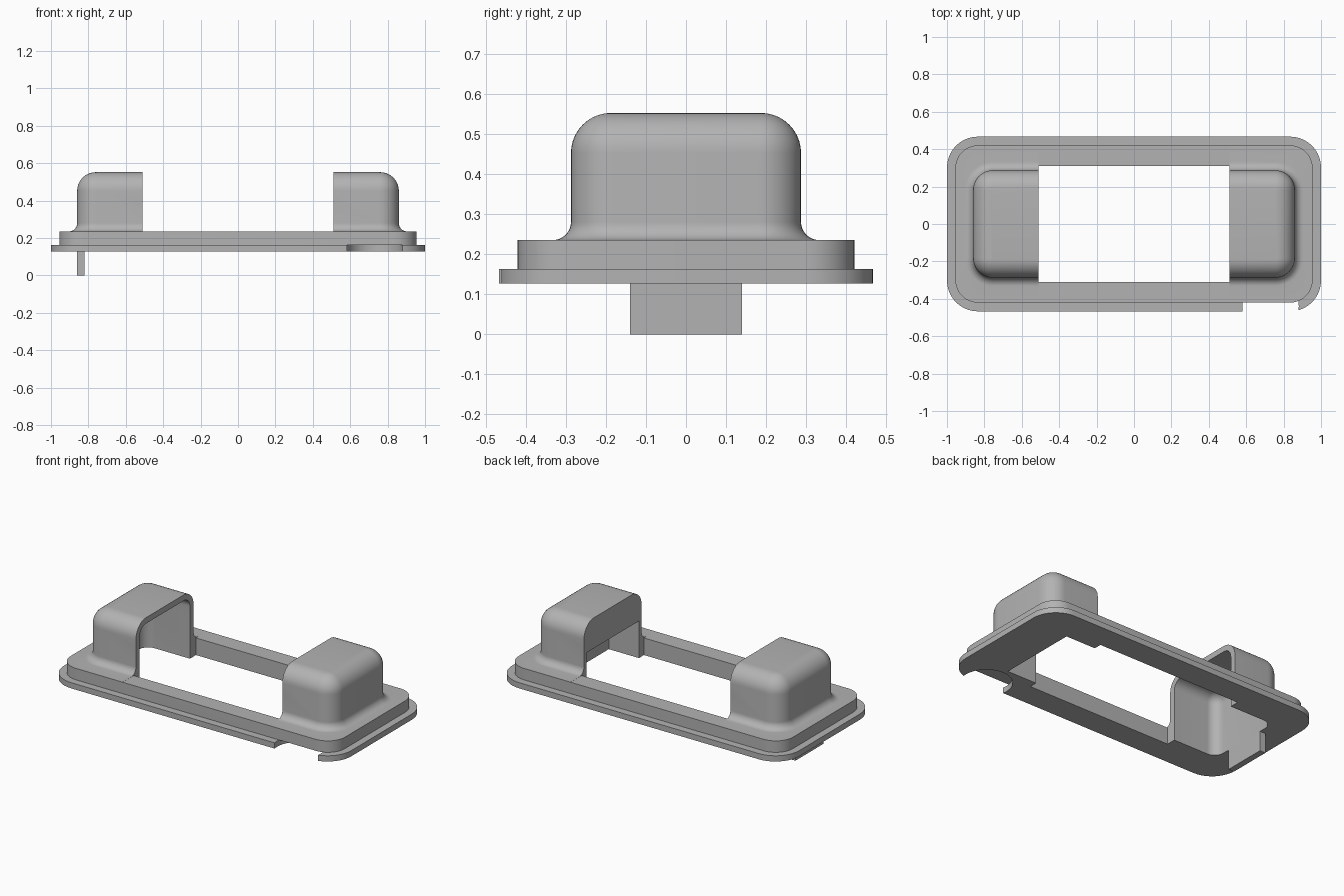
import bpy, bmesh
from math import sin, cos, pi

cube = bpy.data.objects.get("Cube")
if cube:
    bpy.data.objects.remove(cube)

grey = bpy.data.materials.new("plain_grey")
grey.use_nodes = True
colour = (0.45, 0.45, 0.45, 1)
grey.diffuse_color = colour
grey.node_tree.nodes["Principled BSDF"].inputs["Base Color"].default_value = colour

ARC = 10  # segments per rounded corner


def loft(name, rings, cx=0, cy=0):
    """Stack rounded rectangles (half x, half y, corner radius, z) into a solid."""
    bm = bmesh.new()
    loops = []
    for hx, hy, r, z in rings:
        loop = []
        for q, (sx, sy) in enumerate([(1, 1), (-1, 1), (-1, -1), (1, -1)]):
            for i in range(ARC + 1):
                a = (q + i / ARC) * pi / 2
                loop.append(bm.verts.new((cx + sx * (hx - r) + r * cos(a),
                                          cy + sy * (hy - r) + r * sin(a), z)))
        loops.append(loop)
    n = len(loops[0])
    for low, high in zip(loops, loops[1:]):
        for i in range(n):
            j = (i + 1) % n
            bm.faces.new((low[i], low[j], high[j], high[i]))
    bm.faces.new(loops[0][::-1])
    bm.faces.new(loops[-1])
    return finish(name, bm)


def box(name, low, high):
    bm = bmesh.new()
    bmesh.ops.create_cube(bm, size=1)
    for v in bm.verts:
        v.co = [(a + b) / 2 + c * (b - a) for a, b, c in zip(low, high, v.co)]
    return finish(name, bm)


def finish(name, bm):
    mesh = bpy.data.meshes.new(name)
    bm.to_mesh(mesh)
    bm.free()
    mesh.materials.append(grey)
    obj = bpy.data.objects.new(name, mesh)
    bpy.context.collection.objects.link(obj)
    return obj


def dome(hx, hy, r, top, bend):
    """Rings for a rounded top edge with the given bend radius."""
    rings = []
    for i in range(ARC + 1):
        a = i / ARC * pi / 2
        inset = bend * (1 - cos(a))
        rings.append((hx - inset, hy - inset, r - inset, top - bend + bend * sin(a)))
    return rings


def cut(target, cutter):
    mod = target.modifiers.new("cut", "BOOLEAN")
    mod.operation, mod.solver, mod.object = "DIFFERENCE", "EXACT", cutter
    bpy.context.view_layer.objects.active = target
    bpy.ops.object.modifier_apply(modifier=mod.name)
    bpy.data.objects.remove(cutter)


# Flange, raised step, flared base and dome in one stack
STEP, FLARE = 0.235, 0.045
rings = [(1, 0.467, 0.165, 0.127), (1, 0.467, 0.165, 0.163),
         (0.955, 0.42, 0.12, 0.163), (0.955, 0.42, 0.12, STEP)]
for i in range(ARC + 1):
    a = i / ARC * pi / 2
    out = FLARE * (1 - sin(a))
    rings.append((0.86 + out, 0.287 + out, 0.105 + out, STEP + FLARE * (1 - cos(a))))
rings += dome(0.86, 0.287, 0.105, 0.552, 0.1)
frame = loft("housing_frame", rings)

# Open the middle, leaving a hood at each end
cut(frame, box("middle_cutter", (-0.51, -0.6, STEP - 0.0003), (0.51, 0.6, 0.7)))
cut(frame, box("window_cutter", (-0.51, -0.31, 0), (0.51, 0.31, 0.4)))

# Deep rounded hollow in the right hood, shallow pocket in the left one
cut(frame, loft("hollow_cutter", [(0.41, 0.25, 0.065, 0)]
                + dome(0.41, 0.25, 0.065, 0.515, 0.06), cx=-0.41))
cut(frame, box("pocket_cutter", (0.3, -0.26, 0), (0.72, 0.26, 0.36)))

# Round finger notch under the front edge
cut(frame, loft("notch_cutter", [(0.151, 0.151, 0.15, 0.05), (0.151, 0.151, 0.15, 0.163)],
                cx=0.73, cy=-0.44))

# Tab hanging below the right end
box("latch_tab", (-0.86, -0.14, 0), (-0.82, 0.14, 0.13))

# Smooth the bends, keep the edges sharp
bpy.ops.object.select_all(action="DESELECT")
frame.select_set(True)
bpy.context.view_layer.objects.active = frame
bpy.ops.object.shade_smooth_by_angle(angle=pi / 6)
